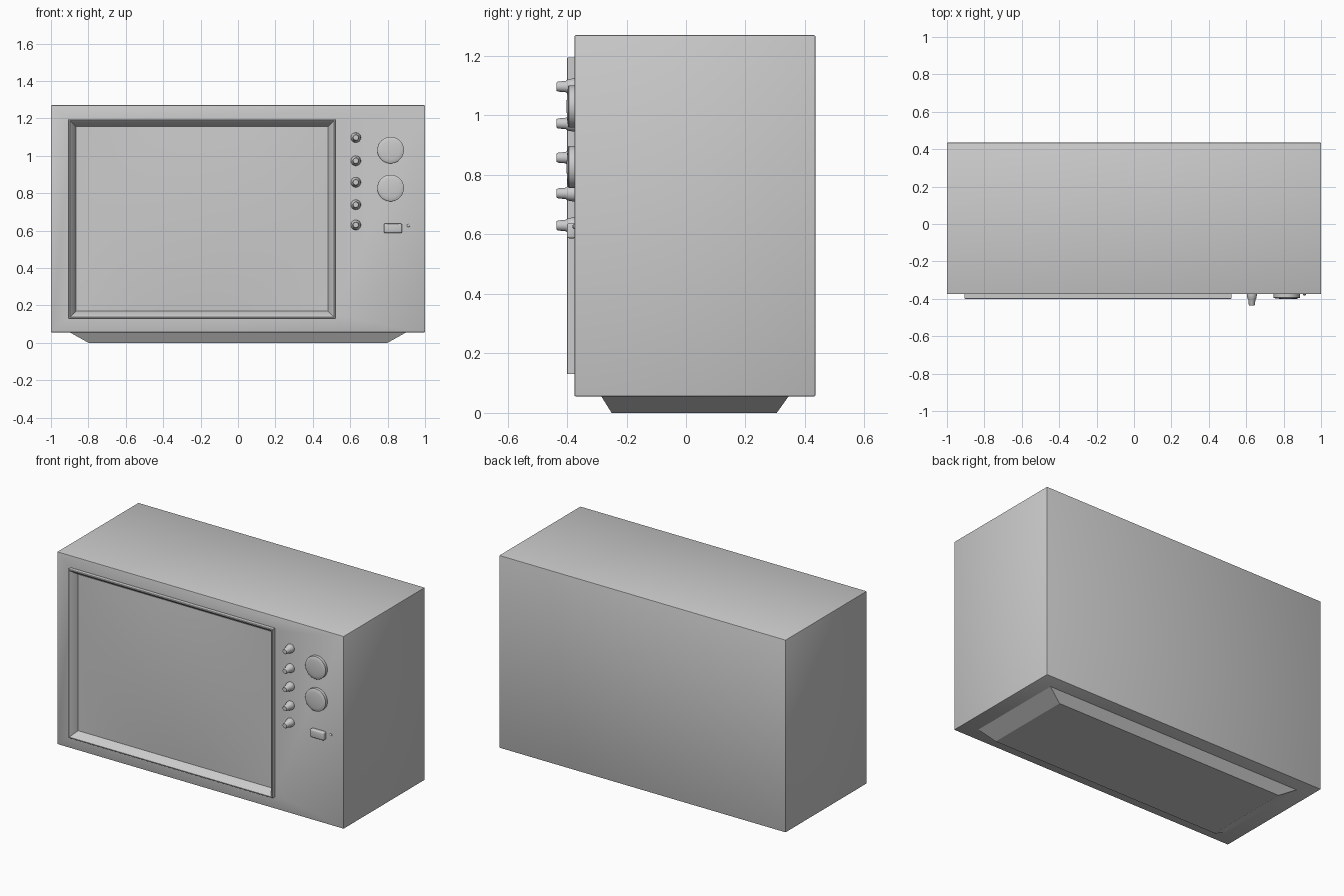
import bpy, bmesh, math
from mathutils import Matrix, Vector

if "Cube" in bpy.data.objects:
    bpy.data.objects.remove(bpy.data.objects["Cube"])

FRONT = -0.375  # front plane of the cabinet


def finish(name, bm, smooth=None):
    bmesh.ops.recalc_face_normals(bm, faces=bm.faces)
    mesh = bpy.data.meshes.new(name)
    bm.to_mesh(mesh)
    bm.free()
    ob = bpy.data.objects.new(name, mesh)
    bpy.context.collection.objects.link(ob)
    bpy.ops.object.select_all(action='DESELECT')
    ob.select_set(True)
    bpy.context.view_layer.objects.active = ob
    if smooth:
        bpy.ops.object.shade_smooth_by_angle(angle=math.radians(smooth))
    return ob


def box(name, lo, hi, bevel=0, segments=2):
    bm = bmesh.new()
    lo, hi = Vector(lo), Vector(hi)
    bmesh.ops.create_cube(bm, size=1, matrix=Matrix.Translation((lo + hi) / 2)
                          @ Matrix.Diagonal((*(hi - lo), 1)))
    if bevel:
        bmesh.ops.bevel(bm, geom=bm.edges[:], offset=bevel, segments=segments,
                        profile=0.5, affect='EDGES')
    return finish(name, bm, 40 if bevel else None)


def bridge(bm, rings):
    for a, b in zip(rings, rings[1:]):
        n = len(a)
        for i in range(n):
            bm.faces.new((a[i], a[(i + 1) % n], b[(i + 1) % n], b[i]))


def turned(name, x, z, profile, sides=32):
    """Round part facing -y; profile holds (radius, distance in front)."""
    bm = bmesh.new()
    rings = []
    for r, d in profile:
        angles = [2 * math.pi * i / sides for i in range(sides)]
        rings.append([bm.verts.new((x + r * math.cos(a), FRONT - d,
                                    z + r * math.sin(a))) for a in angles])
    bridge(bm, rings)
    bm.faces.new(rings[0])
    bm.faces.new(rings[-1])
    return finish(name, bm, 35)


# Cabinet with a shallow opening for the screen
cabinet = box("cabinet", (-1, FRONT, 0.055), (1, 0.435, 1.27), 0.005)
cutter = box("screen_cutter", (-0.882, -0.5, 0.148), (0.502, -0.335, 1.177))
cutter.hide_render = True
cut = cabinet.modifiers.new("opening", 'BOOLEAN')
cut.operation = 'DIFFERENCE'
cut.object = cutter
cut.solver = 'EXACT'
bpy.context.view_layer.objects.active = cabinet
bpy.ops.object.modifier_apply(modifier=cut.name)
bpy.data.objects.remove(cutter)

# Tapered plinth under the cabinet
bm = bmesh.new()
rings = []
for hx, y0, y1, z in ((0.8, -0.25, 0.305, 0), (0.9, -0.285, 0.345, 0.056)):
    rings.append([bm.verts.new(p) for p in
                  ((-hx, y0, z), (hx, y0, z), (hx, y1, z), (-hx, y1, z))])
bridge(bm, rings)
for ring in rings:
    bm.faces.new(ring)
finish("plinth", bm)

# Screen surround: raised rim sloping inwards
bm = bmesh.new()
rings = []
for inset, y in ((0, FRONT), (0, -0.398), (0.002, -0.40), (0.007, -0.40),
                 (0.012, -0.395), (0.04, -0.355), (0.042, -0.34)):
    x0, x1, z0, z1 = -0.905 + inset, 0.52 - inset, 0.13 + inset, 1.195 - inset
    rings.append([bm.verts.new(p) for p in
                  ((x0, y, z0), (x1, y, z0), (x1, y, z1), (x0, y, z1))])
bridge(bm, rings)
finish("screen_surround", bm, 30)

# Gently bulging picture tube
bm = bmesh.new()
bmesh.ops.create_grid(bm, x_segments=24, y_segments=20, size=1)
for v in bm.verts:
    u, w = v.co.x, v.co.y
    bulge = 0.018 * (1 - u * u) * (1 - w * w)
    v.co = (-0.1925 + 0.678 * u, -0.356 - bulge, 0.6625 + 0.498 * w)
screen = finish("screen", bm, 40)
if screen.data.polygons[0].normal.y > 0:
    screen.data.flip_normals()

# Column of small tapered knobs
for i, z in enumerate((1.097, 0.973, 0.858, 0.738, 0.63)):
    turned(f"knob_{i + 1}", 0.63, z,
           ((0.027, 0), (0.027, 0.006), (0.024, 0.022), (0.019, 0.03),
            (0.017, 0.055), (0.014, 0.06)), 24)

# Two large channel dials with softly domed faces
for i, z in enumerate((1.03, 0.827)):
    turned(f"dial_{i + 1}", 0.816, z,
           ((0.071, 0), (0.071, 0.019), (0.068, 0.021), (0.05, 0.024),
            (0.02, 0.026)), 48)

# Power button and indicator lamp
box("power_button", (0.78, -0.40, 0.587), (0.877, -0.37, 0.637), 0.007, 3)
turned("indicator_lamp", 0.911, 0.626,
       ((0.008, 0), (0.008, 0.003), (0.005, 0.006), (0.002, 0.007)), 16)
